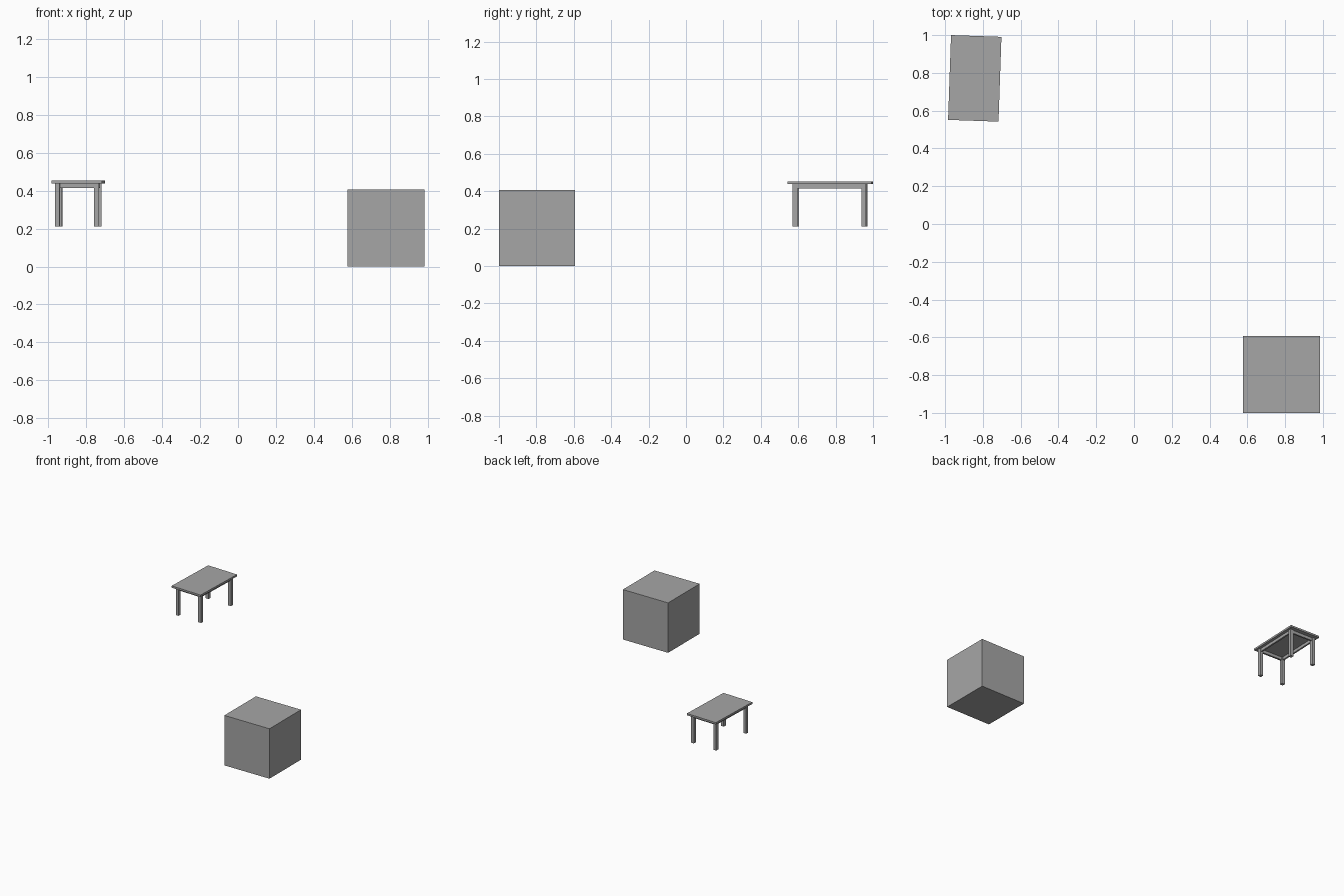
import bpy, math
from mathutils import Matrix, Vector

if "Cube" in bpy.data.objects:
    bpy.data.objects.remove(bpy.data.objects["Cube"])

grey = bpy.data.materials.new("plain grey")
grey.diffuse_color = (0.38, 0.38, 0.38, 1)
grey.use_nodes = True
grey.node_tree.nodes["Principled BSDF"].inputs["Base Color"].default_value = grey.diffuse_color

# Table placement: turned slightly clockwise
TABLE = Matrix.Translation((-0.843, 0.771, 0)) @ Matrix.Rotation(math.radians(-2), 4, 'Z')


def box(name, center, size, place=Matrix()):
    bpy.ops.mesh.primitive_cube_add(size=1)
    ob = bpy.context.object
    ob.name = name
    ob.data.transform(place @ Matrix.Translation(center) @ Matrix.Diagonal(Vector((*size, 1))))
    ob.data.materials.append(grey)
    return ob


# Large cube
S = 0.407
box("cube", (0.984 - S / 2, -1 + S / 2, S / 2), (S, S, S))

# Table top
W, L = 0.267, 0.449
TOP, UNDER, APRON, FOOT = 0.453, 0.438, 0.414, 0.21
box("table_top", (0, 0, (TOP + UNDER) / 2), (W, L, TOP - UNDER), TABLE)

# Legs and apron boards, mirrored on both axes
leg, board = 0.026, 0.013
lx, ly = 0.233 / 2 - leg / 2, 0.393 / 2 - leg / 2
za, ha = (UNDER + APRON) / 2, UNDER - APRON
for sx, side in ((-1, "left"), (1, "right")):
    for sy, end in ((-1, "front"), (1, "back")):
        box(f"{end}_{side}_leg", (sx * lx, sy * ly, (UNDER + FOOT) / 2),
            (leg, leg, UNDER - FOOT), TABLE)
    box(f"{side}_apron", (sx * lx, 0, za), (board, 2 * ly - leg, ha), TABLE)
for sy, end in ((-1, "front"), (1, "back")):
    box(f"{end}_apron", (0, sy * ly, za), (2 * lx - leg, board, ha), TABLE)
